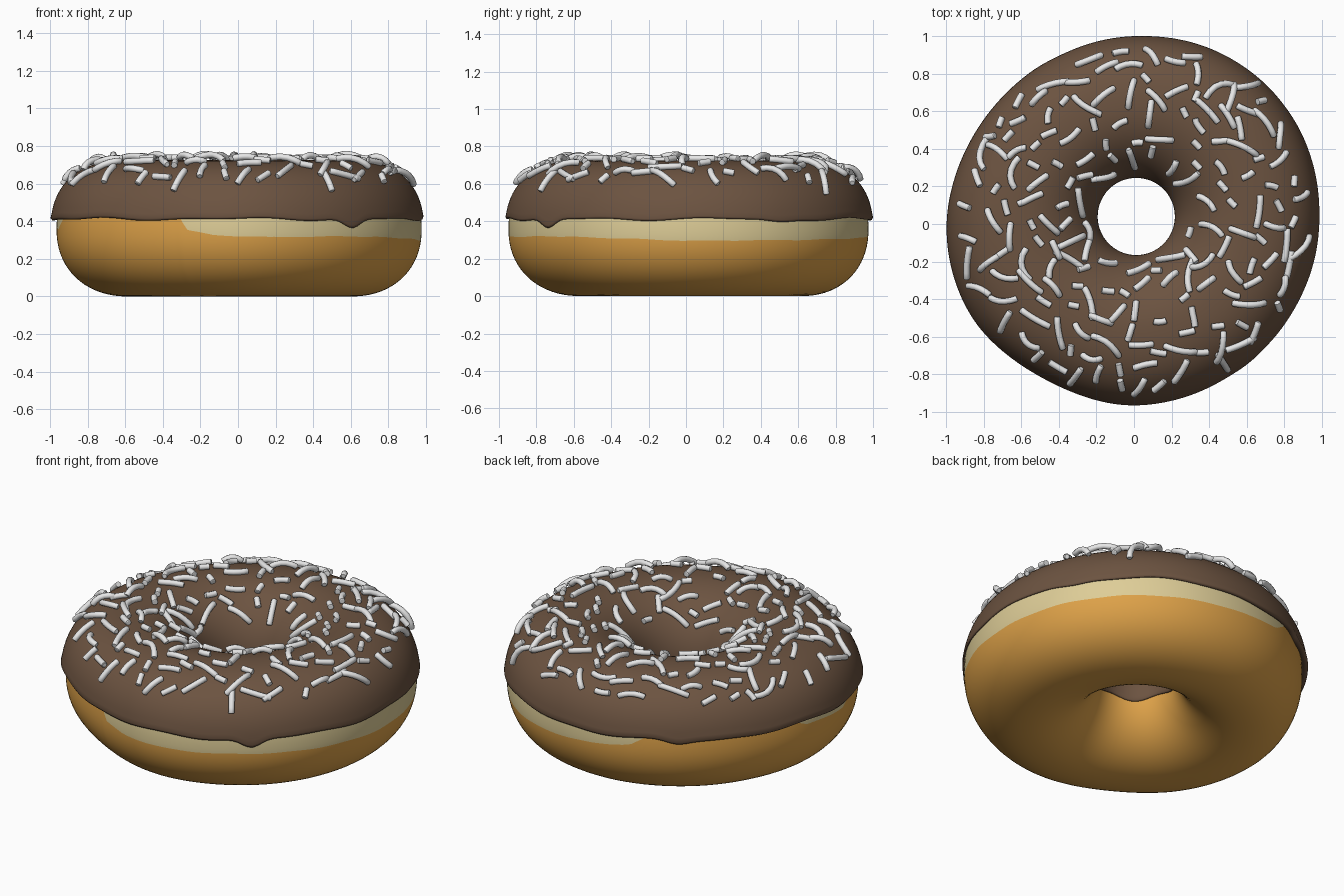
import bpy, math, random
from mathutils import Vector

if "Cube" in bpy.data.objects:
    bpy.data.objects.remove(bpy.data.objects["Cube"])

random.seed(11)
ZC = 0.355          # height of the widest line
N = 216             # steps around the ring


def material(name, rgb):
    m = bpy.data.materials.new(name)
    m.diffuse_color = (*rgb, 1)
    m.use_nodes = True
    m.node_tree.nodes["Principled BSDF"].inputs["Base Color"].default_value = m.diffuse_color
    return m


dough_mat = material("golden_dough", (0.73, 0.36, 0.066))
cream_mat = material("pale_dough_band", (0.73, 0.61, 0.31))
icing_mat = material("chocolate_icing", (0.150, 0.087, 0.052))
sprinkle_mat = material("white_sprinkle", (0.80, 0.80, 0.80))

# uneven outer radius every 30 degrees
RADII = [.988, 1.015, 1.022, 1.0, .978, .975, .997, .995, .953, .967, .957, .967]


def outer_radius(a):
    u = (a / (2 * math.pi) * 12) % 12
    i = int(u)
    t = u - i
    p0, p1, p2, p3 = (RADII[(i + k) % 12] for k in (-1, 0, 1, 2))
    return p1 + .5 * t * (p2 - p0 + t * (2 * p0 - 5 * p1 + 4 * p2 - p3
                                         + t * (3 * (p1 - p2) + p3 - p0)))


def power(phi):
    if math.cos(phi) <= 0:
        return 2.0
    return 2.35 if math.sin(phi) > 0 else 2.15


def surface(a, phi, t):
    """Point on the ring: t = 0 dough skin, t = 1 icing skin."""
    e = 2 / power(phi)
    c, s = math.cos(phi), math.sin(phi)
    x = math.copysign(abs(c) ** e, c)
    z = math.copysign(abs(s) ** e, s)
    ca, sa = math.cos(a), math.sin(a)
    ro = outer_radius(a) - (.022 - .010 * ca + .004 * sa) * (1 - t)
    ri = 0.218 - 0.013 * t
    k = (1 + x) / 2
    px = (0.012 + ri * ca) * (1 - k) + ro * ca * k
    py = (0.04 + ri * sa) * (1 - k) + ro * sa * k
    return Vector((px, py, ZC + (0.355 + 0.015 * t) * z))


def phi_at(z):
    """Angle on the outer side where the skin reaches height z."""
    d = (z - ZC) / 0.36
    n = 2.35 if d > 0 else 2.15
    return math.copysign(math.asin(min(1, abs(d)) ** (n / 2)), d)


# lower edge of the pale band: (degrees, height); 0.44 hides it under the icing
BAND = [(0, .295), (40, .30), (70, .31), (92, .33), (106, .36), (114, .44),
        (162, .44), (170, .38), (190, .36), (200, .44), (250, .44), (253, .355),
        (262, .325), (280, .315), (310, .32), (335, .31), (360, .295)]


def band_height(a):
    d = math.degrees(a) % 360
    for (d0, z0), (d1, z1) in zip(BAND, BAND[1:]):
        if d0 <= d <= d1:
            t = (d - d0) / (d1 - d0)
            return z0 + (z1 - z0) * t + .002 * math.sin(a * 17)


def bump(a, deg, width):
    d = (math.degrees(a) - deg + 180) % 360 - 180
    return math.exp(-(d / width) ** 2)


def icing_edge(a):
    return (.412 + .005 * math.sin(7 * a) + .004 * math.sin(13 * a + 1)
            - .05 * bump(a, 309.5, 4.5) - .022 * bump(a, 122, 5)
            - .016 * bump(a, 30, 6))


def ring_mesh(name, profile, closed, mats, rule=None):
    """Sweep a profile, which may vary with the angle, around the ring."""
    rows = [profile(2 * math.pi * i / N) for i in range(N)]
    m = len(rows[0])
    verts = [p for r in rows for p in r]
    faces, idx = [], []
    for i in range(N):
        j = (i + 1) % N
        for k in range(m if closed else m - 1):
            q = (k + 1) % m
            faces.append((i * m + k, j * m + k, j * m + q, i * m + q))
            idx.append(rule(k) if rule else 0)
    me = bpy.data.meshes.new(name)
    me.from_pydata(verts, [], faces)
    for mat in mats:
        me.materials.append(mat)
    me.polygons.foreach_set("material_index", idx)
    me.polygons.foreach_set("use_smooth", [True] * len(faces))
    me.update()
    ob = bpy.data.objects.new(name, me)
    bpy.context.collection.objects.link(ob)
    return ob


def span(a, b, n):
    return [a + (b - a) * i / n for i in range(n)]


# dough ring: first rows are the pale band
def dough_profile(a):
    low, high = phi_at(band_height(a)), phi_at(.47)
    phis = (span(low, high, 6) + span(high, math.pi, 22)
            + span(math.pi, 2 * math.pi + low, 36))
    return [surface(a, p, 0) for p in phis]


ring_mesh("dough_ring", dough_profile, True, [dough_mat, cream_mat],
          lambda k: 1 if k < 6 else 0)


# icing cap with a rounded lip at both edges
def icing_profile(a):
    start = phi_at(icing_edge(a))
    end = math.pi + .13 + .03 * math.sin(5 * a)
    pts = [(start + .03, -.2), (start, .3), (start - .005, .8), (start + .02, 1.08)]
    pts += [(p, 1) for p in span(start + .08, end - .08, 40)]
    pts += [(end - .08, 1), (end - .02, 1), (end, .6), (end - .01, -.3)]
    return [surface(a, p, t) for p, t in pts]


ring_mesh("icing", icing_profile, False, [icing_mat])

# sprinkles: short rods laid along the icing skin
cu = bpy.data.curves.new("sprinkles", "CURVE")
cu.dimensions = "3D"
cu.bevel_depth = 0.0175
cu.bevel_resolution = 2
cu.use_fill_caps = True
centres = []


def lifted(a, phi, h):
    p = surface(a, phi, 1)
    du = surface(a + .01, phi, 1) - surface(a - .01, phi, 1)
    dv = surface(a, phi + .01, 1) - surface(a, phi - .01, 1)
    return p + du.cross(dv).normalized() * h


tries = 0
while len(centres) < 178 and tries < 8000:
    tries += 1
    r = math.sqrt(random.uniform(.28 ** 2, .91 ** 2))
    a = random.uniform(0, 2 * math.pi)
    x = max(-1, min(1, (r - .6) / .395))
    phi = math.acos(math.copysign(abs(x) ** (1.17 if x > 0 else 1), x))
    c = surface(a, phi, 1)
    if any((c - q).length < .09 for q in centres):
        continue
    centres.append(c)
    length = random.choice((.06, .07, .09, .11, .13, .15, .18))
    head = random.uniform(0, 2 * math.pi)
    bend = random.choice((0, 0, 0, 1, -1)) * random.uniform(2, 4)
    arch = random.choice((0, .01, .02)) if length > .1 else 0
    du = (surface(a + .01, phi, 1) - surface(a - .01, phi, 1)).length / .02
    dv = (surface(a, phi + .01, 1) - surface(a, phi - .01, 1)).length / .02
    pts = []
    for t in (-.5, -.47, -.3, -.1, .1, .3, .47, .5):
        along, side = t * length, bend * (t * length) ** 2
        u = along * math.cos(head) - side * math.sin(head)
        v = along * math.sin(head) + side * math.cos(head)
        pts.append(lifted(a + u / du, phi + v / dv, .013 + arch * (1 - 4 * t * t)))
    sp = cu.splines.new("POLY")
    sp.points.add(len(pts) - 1)
    for i, p in enumerate(pts):
        sp.points[i].co = (*p, 1)
        sp.points[i].radius = .75 if i in (0, len(pts) - 1) else 1
cu.materials.append(sprinkle_mat)
sprinkles = bpy.data.objects.new("sprinkles", cu)
bpy.context.collection.objects.link(sprinkles)
bpy.context.view_layer.objects.active = sprinkles
sprinkles.select_set(True)
bpy.ops.object.convert(target="MESH")
bpy.ops.object.shade_smooth_by_angle(angle=math.radians(50))
